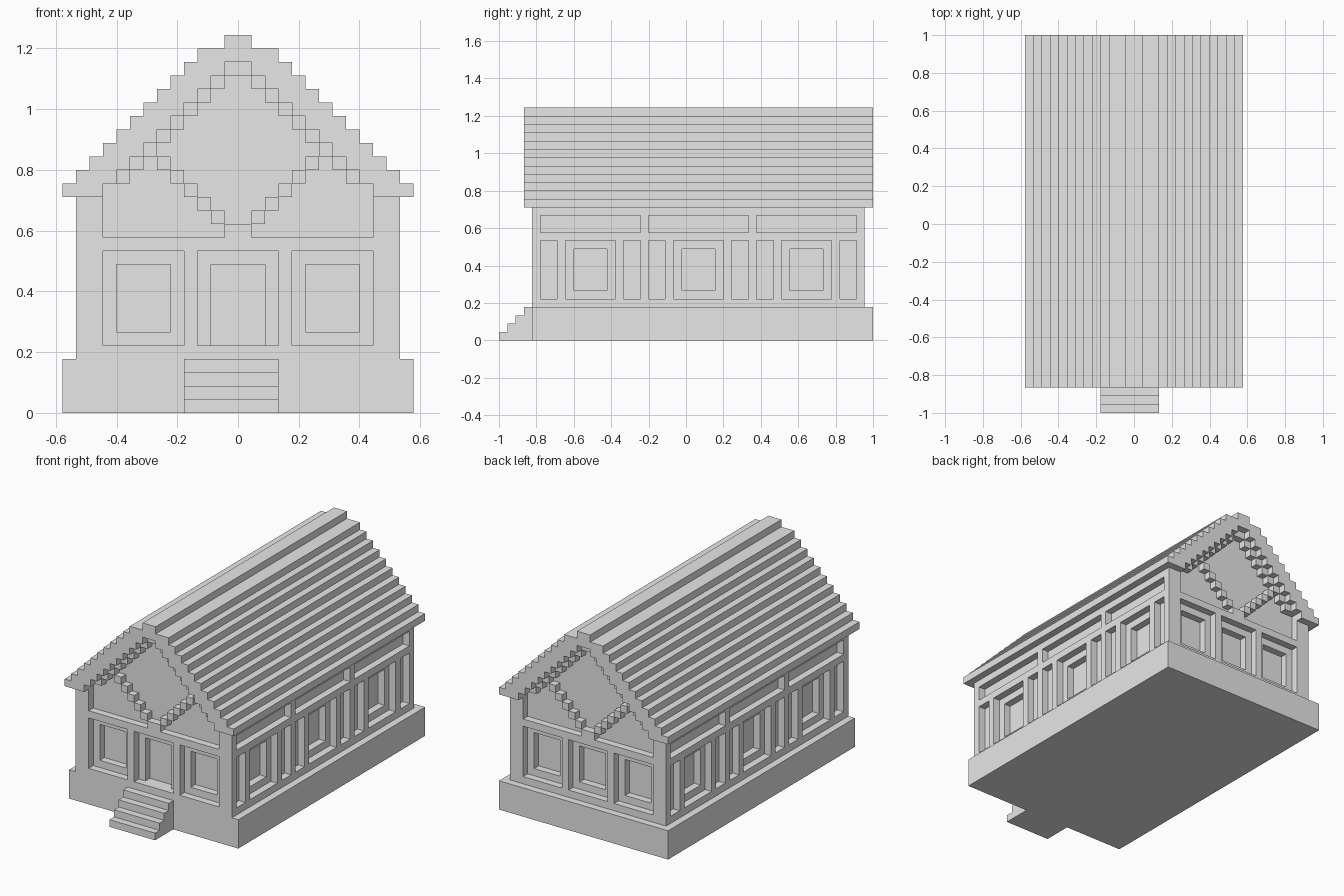
import bpy
import bmesh
from mathutils import Vector

U = 2 / 45  # size of one block
FRONT, BACK = -18.5, 21.5  # outer wall planes, in blocks

cube = bpy.data.objects.get("Cube")
if cube:
    bpy.data.objects.remove(cube, do_unlink=True)

grey = bpy.data.materials.new("plain_grey")
grey.use_nodes = True
grey.diffuse_color = (0.8, 0.8, 0.8, 1)
grey.node_tree.nodes["Principled BSDF"].inputs["Base Color"].default_value = (0.8, 0.8, 0.8, 1)


def finish(name, bm):
    bmesh.ops.recalc_face_normals(bm, faces=bm.faces)
    bmesh.ops.scale(bm, vec=(U, U, U), verts=bm.verts)
    mesh = bpy.data.meshes.new(name)
    bm.to_mesh(mesh)
    bm.free()
    mesh.materials.append(grey)
    obj = bpy.data.objects.new(name, mesh)
    bpy.context.collection.objects.link(obj)
    return obj


def boxes(name, spans):
    """One object from boxes given as (x0, x1, y0, y1, z0, z1)."""
    bm = bmesh.new()
    for x0, x1, y0, y1, z0, z1 in spans:
        made = bmesh.ops.create_cube(bm, size=1)["verts"]
        for v in made:
            v.co = Vector((x1 if v.co.x > 0 else x0,
                           y1 if v.co.y > 0 else y0,
                           z1 if v.co.z > 0 else z0))
    return finish(name, bm)


def extrude(name, outline, y0, y1):
    """Extrude an x-z outline from y0 to y1."""
    bm = bmesh.new()
    face = bm.faces.new([bm.verts.new((x, y0, z)) for x, z in outline])
    moved = bmesh.ops.extrude_face_region(bm, geom=[face])["geom"]
    verts = [v for v in moved if isinstance(v, bmesh.types.BMVert)]
    bmesh.ops.translate(bm, vec=(0, y1 - y0, 0), verts=verts)
    return finish(name, bm)


def stairs(heights):
    """Mirrored stepped line, left to right, from heights per column outward."""
    right = []
    for k, h in enumerate(heights):
        for p in ((k, h), (k + 1, h)):
            if right and k and p[0] == k and right[-1] == p:
                continue
            right.append(p)
    right = right[1:]
    return [(-x, z) for x, z in reversed(right)] + right


def carve(target, spans):
    cutter = boxes("cutter", spans)
    cutter.hide_render = True
    mod = target.modifiers.new("recess", "BOOLEAN")
    mod.operation = "DIFFERENCE"
    mod.solver = "EXACT"
    mod.object = cutter
    bpy.context.view_layer.objects.active = target
    bpy.ops.object.modifier_apply(modifier=mod.name)
    bpy.data.objects.remove(cutter, do_unlink=True)


def end_slab(side, depth):
    """y span cutting into the front (-1) or back (1) wall."""
    return (FRONT - 2, FRONT + depth) if side < 0 else (BACK - depth, BACK + 2)


def side_slab(side, depth):
    return (12 - depth, 14) if side > 0 else (-14, depth - 12)


# Foundation and entrance steps
boxes("foundation", [(-13, 13, FRONT, 22.5, 0, 4)])
step_line = [(-22.5, 0)]
for i in range(4):
    step_line += [(i - 22.5, i + 1), (i - 21.5, i + 1)]
step_line.append((FRONT, 0))
bm = bmesh.new()
face = bm.faces.new([bm.verts.new((-4, y, z)) for y, z in step_line])
moved = bmesh.ops.extrude_face_region(bm, geom=[face])["geom"]
bmesh.ops.translate(bm, vec=(7, 0, 0), verts=[v for v in moved if isinstance(v, bmesh.types.BMVert)])
finish("entrance_steps", bm)

# Stepped roof with an overhang of one block all round
top = [28, 27] + [29 - k for k in range(2, 13)]
under = [max(26 - k, 16) for k in range(13)]
top_line, under_line = stairs(top), stairs(under)
roof_outline = []
for p in top_line + under_line[::-1]:
    if not roof_outline or roof_outline[-1] != p:
        roof_outline.append(p)
extrude("roof", roof_outline, FRONT - 1, BACK + 1)

# Wall body with a stepped gable under the roof
wall_top = []
for p in stairs(under[:12]):
    if not wall_top or wall_top[-1] != p:
        wall_top.append(p)
walls = extrude("walls", [(-12, 4)] + wall_top + [(12, 4)], FRONT, BACK)

# Shallow framed panels, then deeper windows and the door
panels, openings = [], []
for side in (-1, 1):
    y0, y1 = end_slab(side, 1)
    d0, d1 = end_slab(side, 2)
    panels.append((-10, 10, y0, y1, 13, 30))
    for c in (-7, 0, 7):
        panels.append((c - 3, c + 3, y0, y1, 5, 12))
        sill = 5 if side < 0 and c == 0 else 6
        openings.append((c - 2, c + 2, d0, d1, sill, 11))
    x0, x1 = side_slab(side, 1)
    e0, e1 = side_slab(side, 2)
    for bay in range(3):
        y = -17.5 + 13 * bay
        panels.append((x0, x1, y, y + 12, 13, 15))
        for a, b in ((0, 2), (3, 9), (10, 12)):
            panels.append((x0, x1, y + a, y + b, 5, 12))
        openings.append((e0, e1, y + 4, y + 8, 6, 11))
carve(walls, panels)
carve(walls, openings)

# Gable timbers: blocks under the rafters and a V brace
for side, label in ((-1, "front"), (1, "back")):
    y0, y1 = (FRONT, FRONT + 1) if side < 0 else (BACK - 1, BACK)
    rafters = [(-1, 1, y0, y1, 25, 26)]
    brace = [(-1, 1, y0, y1, 13, 14)]
    for s in (-1, 1):
        for k in range(1, 9):
            a, b = sorted((s * k, s * (k + 1)))
            rafters.append((a, b, y0, y1, 25 - k, 26 - k))
            if k < 6:
                brace.append((a, b, y0, y1, 13 + k, 14 + k))
    boxes(label + "_rafter_blocks", rafters)
    boxes(label + "_gable_brace", brace)
